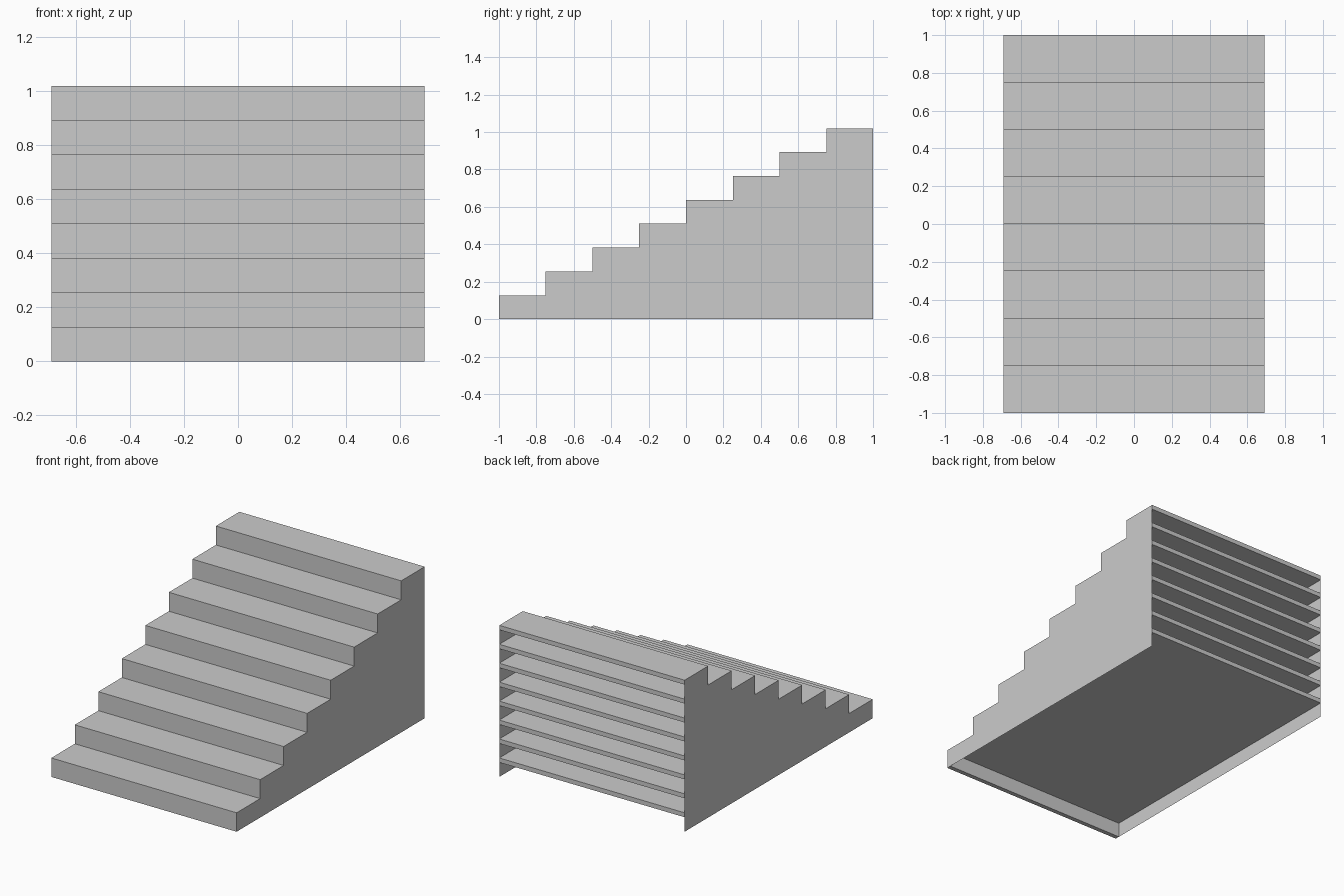
import bpy

if "Cube" in bpy.data.objects:
    bpy.data.objects.remove(bpy.data.objects["Cube"])

HALF_W = 0.69      # half width of the staircase
STEPS = 8
RUN = 2.0 / STEPS
RISE = 1.02 / STEPS
T = 0.03           # board thickness


def make_object(name, verts, faces):
    mesh = bpy.data.meshes.new(name)
    mesh.from_pydata(verts, [], faces)
    obj = bpy.data.objects.new(name, mesh)
    bpy.context.collection.objects.link(obj)
    return obj


def extrude_open(name, profile):
    """Sweep a clockwise (y, z) profile across the width; the side sheets close the ends."""
    n = len(profile)
    verts = [(x, y, z) for x in (-HALF_W, HALF_W) for y, z in profile]
    faces = [(i, n + i, n + (i + 1) % n, (i + 1) % n) for i in range(n)]
    return make_object(name, verts, faces)


# Steps: a riser plus a tread that runs through to the open back
for k in range(STEPS):
    y, z0, z1 = -1 + k * RUN, k * RISE, (k + 1) * RISE
    extrude_open(f"step_{k + 1}", [
        (y, z0), (y, z1), (1, z1), (1, z1 - T), (y + T, z1 - T), (y + T, z0)])

# Sides: thin stepped sheets, facing outward
outline = [(1, 0)]
for k in reversed(range(STEPS)):
    y = -1 + k * RUN
    outline += [(y + RUN, (k + 1) * RISE), (y, (k + 1) * RISE)]
outline.append((-1, 0))

for name, x in (("side_right", HALF_W), ("side_left", -HALF_W)):
    pts = outline if x > 0 else outline[::-1]
    make_object(name, [(x, y, z) for y, z in pts], [tuple(range(len(pts)))])
